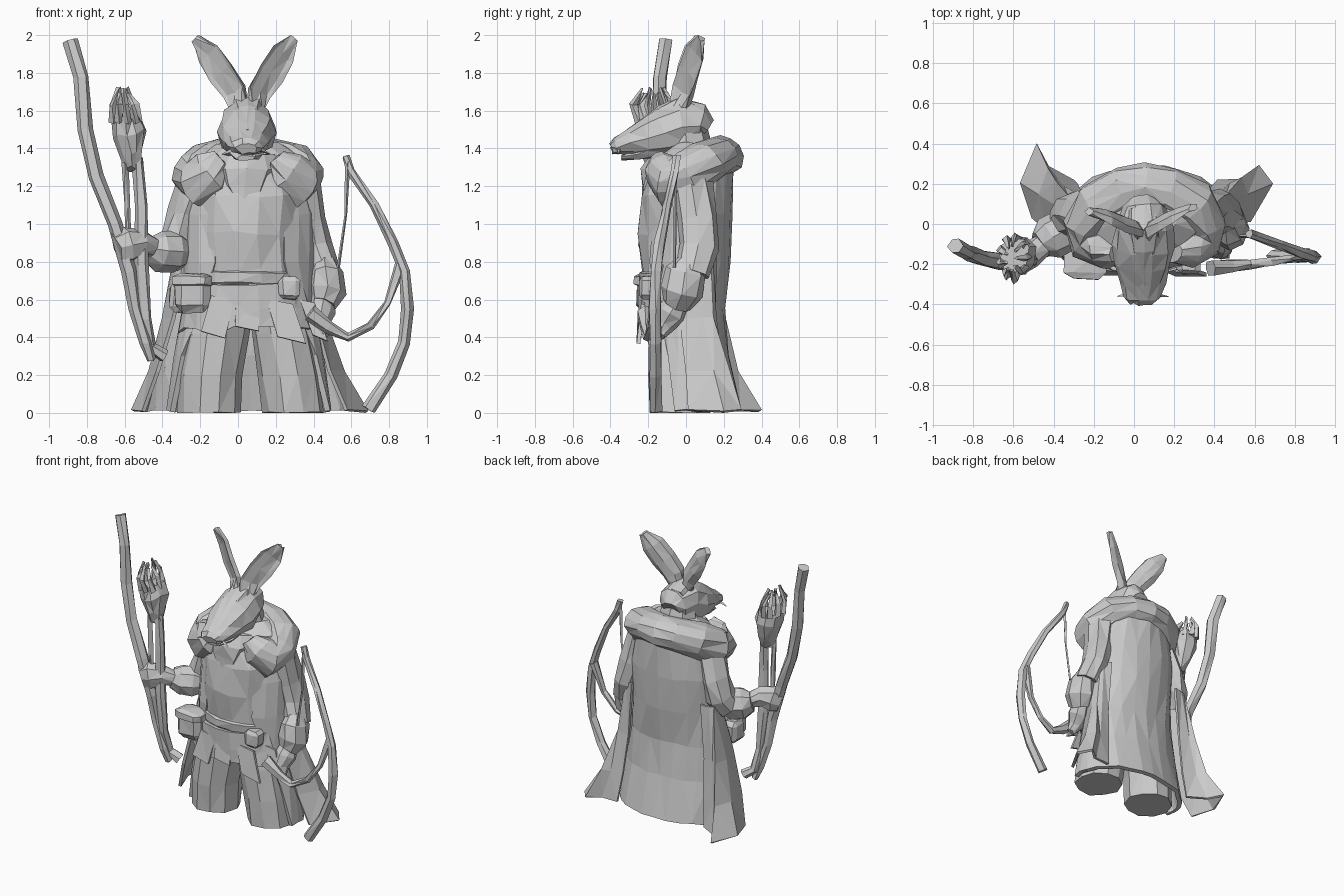
import bpy, bmesh, math, random
from mathutils import Vector

random.seed(4)
Y, Z = Vector((0, 1, 0)), Vector((0, 0, 1))


def finish(name, bm, jitter=0.0):
    for v in bm.verts:
        v.co += Vector([random.uniform(-jitter, jitter) for _ in range(3)])
        v.co.z = max(v.co.z, 0)
    bmesh.ops.recalc_face_normals(bm, faces=bm.faces)
    bmesh.ops.triangulate(bm, faces=[f for f in bm.faces if len(f.verts) == 4])
    me = bpy.data.meshes.new(name)
    bm.to_mesh(me)
    bm.free()
    ob = bpy.data.objects.new(name, me)
    bpy.context.collection.objects.link(ob)
    return ob


def tube(name, pts, ref=Y, n=8, jitter=0.006, dent=False, flat=False):
    """Loft of ellipses (x, y, z, a, b); flat keeps rings level, dent cups the front."""
    bm = bmesh.new()
    P = [Vector(p[:3]) for p in pts]
    rings = []
    for i, p in enumerate(pts):
        t = Z if flat else (P[min(i + 1, len(P) - 1)] - P[max(i - 1, 0)]).normalized()
        s = t.cross(ref).normalized()
        u = s.cross(t)
        ring = []
        for k in range(n):
            ang = 2 * math.pi * k / n
            c, d = math.cos(ang), math.sin(ang)
            if dent and d < -0.5 and 0 < i < len(pts) - 1:
                d *= -0.2
            ring.append(bm.verts.new(P[i] + s * c * p[3] + u * d * p[-1]))
        rings.append(ring)
    for r, q in zip(rings, rings[1:]):
        for k in range(n):
            bm.faces.new((r[k], r[(k + 1) % n], q[(k + 1) % n], q[k]))
    bm.faces.new(rings[0][::-1])
    bm.faces.new(rings[-1])
    return finish(name, bm, jitter)


def sheet(name, rows, thick, jitter=0.006):
    bm = bmesh.new()
    g = [[bm.verts.new(p) for p in row] for row in rows]
    for r, q in zip(g, g[1:]):
        for k in range(len(r) - 1):
            bm.faces.new((r[k], r[k + 1], q[k + 1], q[k]))
    ob = finish(name, bm, jitter)
    m = ob.modifiers.new("thickness", "SOLIDIFY")
    m.thickness, m.offset = thick, 0
    return ob


def block(name, loc, size):
    bm = bmesh.new()
    bmesh.ops.create_cube(bm, size=1)
    bmesh.ops.bevel(bm, geom=bm.edges[:], offset=0.2, segments=1, affect='EDGES')
    for v in bm.verts:
        v.co = Vector([l + a * b for l, a, b in zip(loc, v.co, size)])
    return finish(name, bm, .006)


# trouser legs
tube("left_leg", [(-.155, -.03, 0, .165, .165), (-.145, -.03, .2, .17, .175),
                  (-.11, -.03, .42, .17, .18), (-.07, -.03, .6, .16, .17)], n=10, flat=True)
tube("right_leg", [(.295, -.03, 0, .165, .165), (.27, -.03, .2, .165, .175),
                   (.23, -.03, .42, .16, .18), (.19, -.03, .6, .15, .17)], n=10, flat=True)

# tunic body, belt and skirt
tube("tunic", [(.06, -.04, .55, .28, .19), (.06, -.035, .75, .27, .2), (.05, -.035, .95, .28, .215),
               (.05, -.025, 1.15, .29, .22), (.05, .01, 1.3, .25, .2), (.05, .03, 1.4, .14, .13)],
     n=14, jitter=.012, flat=True)
tube("belt", [(.06, -.03, .67, .27, .2), (.06, -.035, .69, .295, .215),
              (.06, -.035, .74, .295, .215), (.06, -.03, .76, .26, .19)], n=14, flat=True)
rows = []
for z, rx, ry in ((.68, .3, .19), (.55, .33, .19), (.43, .35, .19)):
    rows.append([(.05 + rx * math.cos(a), -.05 + ry * math.sin(a),
                  z + (random.uniform(-.03, .06) if z < .5 else 0))
                 for a in [2 * math.pi * k / 18 for k in range(19)]])
sheet("tunic_skirt", rows, .025)
for i, (x, w, top, bot, lean) in enumerate(((-.08, .13, .62, .4, -.05), (.05, .12, .66, .43, .0),
                                            (.22, .15, .6, .37, .06), (.37, .08, .6, .38, .06))):
    y = -.225 if x < .3 else -.14
    sheet(f"cloth_flap_{i + 1}", [[(x - w / 2, y, top), (x + w / 2, y, top - .02)],
                                  [(x - w / 2 + lean, y - .025, bot + .03), (x + w / 2 + lean, y - .025, bot)]], .02)
block("large_pouch", (-.24, -.18, .63), (.19, .16, .2))
block("pouch_lid", (-.24, -.185, .7), (.21, .18, .07))
block("side_pouch", (-.31, -.12, .61), (.1, .14, .16))
block("small_pouch", (.27, -.2, .66), (.11, .1, .12))

# long coat, open at the front
rows = []
for z, rx, cy, ry, op in ((1.32, .27, .03, .2, 50), (1.05, .33, .02, .215, 58), (.8, .33, 0, .22, 58),
                          (.55, .34, 0, .19, 45), (.3, .38, 0, .215, 25), (.01, .42, 0, .275, 12)):
    row = []
    for k in range(17):
        a = math.radians(180 + op - (180 + 2 * op) * k / 16)
        row.append((.06 + rx * math.cos(a), cy + ry * math.sin(a), z))
    rows.append(row)
sheet("coat", rows, .03, .007)

# flared coat tails, each a pleat standing out from the hem
tails = {"left": ([(-.27, .0), (-.31, .06), (-.32, .14), (-.3, .15), (-.24, .16)],
                  [(-.34, -.05), (-.39, .1), (-.385, .2), (-.35, .18), (-.27, .16)],
                  [(-.42, -.03), (-.47, .15), (-.43, .27), (-.38, .22), (-.28, .19)],
                  [(-.5, .03), (-.555, .2), (-.485, .395), (-.43, .28), (-.3, .21)]),
         "right": ([(.38, .0), (.4, .06), (.4, .12), (.39, .13), (.33, .15)],
                   [(.41, -.03), (.45, .09), (.45, .14), (.42, .15), (.36, .15)],
                   [(.48, .0), (.555, .15), (.53, .22), (.48, .19), (.39, .18)],
                   [(.57, .02), (.685, .2), (.62, .285), (.54, .22), (.41, .21)])}
for side, rings in tails.items():
    sheet(side + "_coat_tail", [[(x, y, z) for x, y in r] for r, z in zip(rings, (.88, .5, .22, .01))], .02, .005)

# fur collar around the shoulders and chest ruff
collar = [(-.08, -.14, 1.34, .05, .06), (-.14, -.13, 1.28, .09, .12), (-.215, -.09, 1.22, .11, .13),
          (-.235, .0, 1.24, .11, .14), (-.175, .1, 1.32, .12, .12), (-.05, .165, 1.355, .125, .11),
          (.0575, .18, 1.36, .125, .105)]
tube("fur_collar", collar + [(.115 - x, y, z, a, b) for x, y, z, a, b in collar[-2::-1]],
     ref=Z, n=12, jitter=.01)
tube("collar_slope", [(.055, .03, 1.25, .33, .2), (.055, .04, 1.36, .28, .19), (.055, .07, 1.43, .17, .16)],
     n=14, flat=True)
tube("chest_ruff", [(.05, -.11, 1.37, .14, .07), (.05, -.15, 1.29, .16, .08),
                    (.04, -.17, 1.2, .12, .07), (.05, -.2, 1.08, .04, .04)], jitter=.012, flat=True)
tube("neck", [(.05, .02, 1.3, .17, .15), (.05, .0, 1.5, .12, .12)], flat=True)

# head with muzzle, brow and jaw
tube("head", [(.05, .11, 1.5, .07, .07), (.05, .08, 1.52, .11, .12), (.05, -.02, 1.52, .145, .145),
              (.045, -.11, 1.485, .16, .14), (.04, -.2, 1.455, .14, .11), (.045, -.29, 1.43, .11, .08),
              (.045, -.365, 1.41, .09, .05), (.045, -.395, 1.4, .06, .03)], ref=Z, n=10, jitter=.008)
tube("brow", [(.05, -.3, 1.47, .05, .04), (.05, -.2, 1.53, .065, .045), (.05, -.12, 1.58, .075, .055),
              (.05, -.04, 1.62, .085, .055), (.05, .07, 1.58, .08, .06)], ref=Z)
tube("lower_jaw", [(.04, -.13, 1.42, .12, .07), (.045, -.26, 1.375, .09, .04), (.045, -.34, 1.35, .05, .015)], ref=Z)
for s in (-1, 1):
    tube("whiskers", [(.045 + s * .06, -.35, 1.4, .014), (.045 + s * .125, -.36, 1.37, .004)], ref=Z, n=3, jitter=0)

# cupped ears, turned outward
tube("left_ear", [(.01, -.04, 1.6, .05, .05), (-.02, -.025, 1.7, .075, .055), (-.09, -.005, 1.8, .085, .055),
                  (-.16, .03, 1.9, .075, .045), (-.22, .06, 1.98, .03, .02)],
     ref=Vector((.62, .78, 0)), dent=True)
tube("right_ear", [(.09, -.04, 1.6, .05, .05), (.12, -.025, 1.7, .075, .055), (.18, .005, 1.8, .085, .055),
                   (.24, .045, 1.9, .075, .045), (.29, .08, 1.985, .03, .02)],
     ref=Vector((-.62, .78, 0)), dent=True)

# arms with bulky cuffs and hands
tube("left_sleeve", [(-.22, .03, 1.22, .1, .11), (-.28, .05, 1.05, .09, .11), (-.31, .04, .92, .1, .11),
                     (-.35, 0, .83, .09, .09)], jitter=.008)
tube("left_cuff", [(-.29, .0, .85, .07, .08), (-.34, -.03, .85, .105, .11), (-.42, -.07, .855, .105, .11),
                   (-.47, -.1, .87, .07, .07)], ref=Z)
tube("left_hand", [(-.45, -.1, .87, .055), (-.51, -.15, .9, .065, .07), (-.59, -.18, .89, .08, .1),
                   (-.64, -.2, .87, .05, .08)], ref=Z)
tube("right_sleeve", [(.34, .03, 1.22, .1, .11), (.38, .06, 1.02, .09, .11), (.42, .07, .88, .08, .11),
                      (.46, .03, .74, .08, .1)], jitter=.008)
tube("right_cuff", [(.46, .03, .8, .06, .07), (.47, .0, .74, .09, .11), (.47, -.02, .64, .1, .115),
                    (.45, -.05, .57, .07, .08)])
tube("right_hand", [(.45, -.04, .6, .06), (.44, -.08, .53, .075), (.43, -.12, .46, .06), (.46, -.14, .41, .03)])

# tall staff and arrow bundle in the raised hand
tube("tall_staff", [(-.89, -.11, 1.97, .038), (-.83, -.14, 1.78, .04), (-.81, -.15, 1.5, .04),
                    (-.75, -.17, 1.25, .04), (-.65, -.19, 1.0, .042), (-.575, -.19, .75, .038),
                    (-.545, -.18, .55, .03), (-.49, -.17, .37, .03), (-.46, -.15, .28, .025)], n=6)
tube("arrow_shaft", [(-.53, -.17, 1.35, .03), (-.51, -.18, 1.1, .03), (-.51, -.18, .8, .035),
                     (-.49, -.17, .5, .03), (-.46, -.14, .35, .03), (-.39, -.12, .3, .035)], n=6)
tube("thin_shaft", [(-.6, -.18, 1.32, .016), (-.59, -.18, 1.1, .014), (-.58, -.18, .9, .016)], n=5)
tube("bundle_head", [(-.55, -.17, 1.29, .04), (-.56, -.16, 1.36, .065, .08), (-.575, -.16, 1.48, .085, .1),
                     (-.595, -.16, 1.56, .075, .1)], n=9, jitter=.015)
for k in range(9):
    a = 2 * math.pi * k / 9
    c, s = math.cos(a), math.sin(a)
    tube(f"bundle_prong_{k + 1}", [(-.595 + .07 * c, -.16 + .09 * s, 1.54, .025),
                                   (-.605 + .06 * c, -.17 + .11 * s, 1.63, .018),
                                   (-.61 + .025 * c, -.17 + .06 * s, 1.69 + .03 * (k % 2), .01)], n=4)

# curved bow with string on the other side
tube("bow", [(.57, -.05, 1.36, .02), (.6, -.06, 1.28, .022), (.72, -.1, 1.1, .022), (.82, -.14, .9, .027),
             (.88, -.16, .75, .033), (.895, -.165, .55, .032), (.88, -.16, .37, .032),
             (.81, -.16, .2, .032), (.69, -.16, .02, .035)], n=6)
tube("bow_lower_limb", [(.86, -.15, .79, .032), (.79, -.17, .58, .022), (.7, -.185, .46, .022),
                        (.58, -.2, .4, .025), (.48, -.21, .45, .035), (.38, -.22, .53, .045)], n=6)
tube("bow_string", [(.58, -.06, 1.33, .014), (.57, -.06, 1.05, .008), (.53, -.06, .77, .008)], n=4, jitter=.002)
